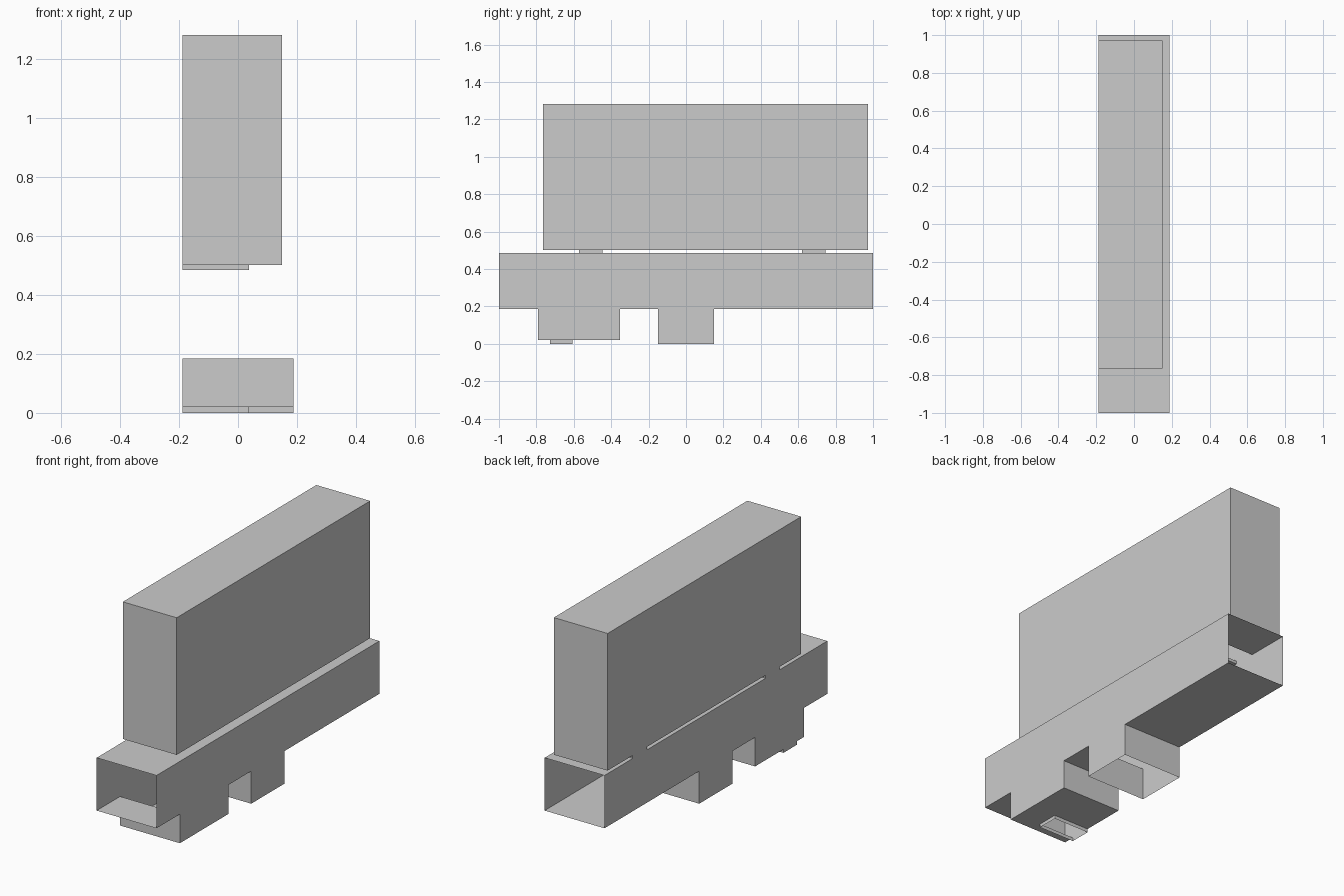
import bpy, bmesh

if "Cube" in bpy.data.objects:
    bpy.data.objects.remove(bpy.data.objects["Cube"])

W = 0.188          # half width of the beam
SLOT_X = 0.038     # right edge of the narrow connectors, flush left at -W
FEET = [(-0.572, -0.446), (0.62, 0.747)]   # y ranges of the upper connectors
PEG = [(-0.727, -0.606)]                   # y range of the lower peg


def quad(bm, *pts):
    bm.faces.new([bm.verts.new(p) for p in pts])


def shell(name, x, y, z, sides="xXyY", bottom=None, top=None):
    """Thin open box. bottom/top are lists of (x1, y0, y1) plates starting at the left wall."""
    bm = bmesh.new()
    (x0, x1), (y0, y1), (z0, z1) = x, y, z
    for key, px in (("x", x0), ("X", x1)):
        if key in sides:
            quad(bm, (px, y0, z0), (px, y1, z0), (px, y1, z1), (px, y0, z1))
    for key, py in (("y", y0), ("Y", y1)):
        if key in sides:
            quad(bm, (x0, py, z0), (x1, py, z0), (x1, py, z1), (x0, py, z1))
    for plates, pz in ((bottom, z0), (top, z1)):
        for a, b, c, d in plates or []:
            quad(bm, (a, c, pz), (b, c, pz), (b, d, pz), (a, d, pz))
    bmesh.ops.remove_doubles(bm, verts=bm.verts, dist=1e-5)
    bmesh.ops.recalc_face_normals(bm, faces=bm.faces)
    me = bpy.data.meshes.new(name)
    bm.to_mesh(me)
    bm.free()
    ob = bpy.data.objects.new(name, me)
    bpy.context.collection.objects.link(ob)


def plates(x1, y0, y1, holes, hole_x=SLOT_X):
    """Split a horizontal plate into strips around holes that touch the left wall."""
    out, y = [], y0
    for a, b in holes:
        out.append((-W, x1, y, a))
        if hole_x < x1:
            out.append((hole_x, x1, a, b))
        y = b
    return out + [(-W, x1, y, y1)]


full = (-W, W)
slot = (-W, SLOT_X)
block_a, block_b = (-0.79, -0.352), (-0.15, 0.15)

# Long hollow beam, open at both ends
shell("beam", full, (-1, 1), (0.185, 0.485), "xX",
      bottom=plates(W, -1, 1, [block_a, block_b], W),
      top=plates(W, -1, 1, FEET))

# Tall upper box with openings over the connectors
shell("upper_box", (-W, 0.15), (-0.765, 0.972), (0.502, 1.281),
      bottom=plates(0.15, -0.765, 0.972, FEET),
      top=[(-W, 0.15, -0.765, 0.972)])

# Short connectors between beam and box
for i, y in enumerate(FEET):
    shell(f"connector_{i + 1}", slot, y, (0.485, 0.502))

# Lower blocks: one with a peg, one open below
shell("lower_block", full, block_a, (0.02, 0.185),
      bottom=plates(W, *block_a, PEG))
shell("peg", slot, PEG[0], (0, 0.02))
shell("lower_duct", full, block_b, (0, 0.185))
